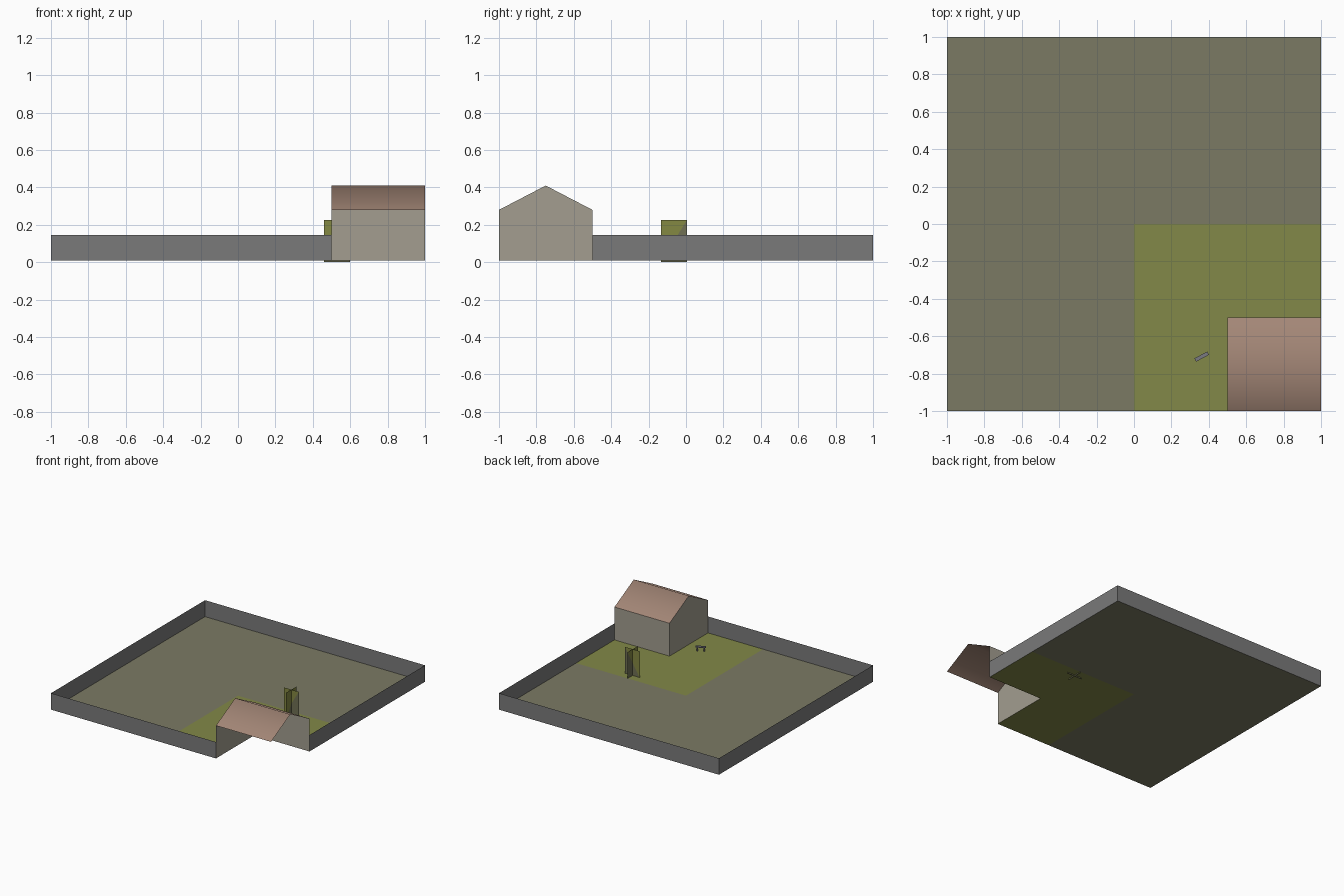
import bpy, math
from mathutils import Matrix, Vector

if "Cube" in bpy.data.objects:
    bpy.data.objects.remove(bpy.data.objects["Cube"])


def mat(name, r, g, b):
    """Flat material from display colour values 0-255."""
    m = bpy.data.materials.new(name)
    lin = [((c / 255 + 0.055) / 1.055) ** 2.4 for c in (r, g, b)]
    m.diffuse_color = (*lin, 1)
    m.use_nodes = True
    m.node_tree.nodes["Principled BSDF"].inputs["Base Color"].default_value = m.diffuse_color
    return m


SOIL = mat("dry_ground", 123, 122, 100)
LAWN = mat("lawn_green", 130, 136, 72)
FENCE = mat("fence_grey", 122, 122, 122)
WALL = mat("wall_beige", 163, 158, 144)
ROOF = mat("roof_brown", 164, 135, 119)
LEAF = mat("leaf_green", 132, 136, 66)
TRUNK = mat("trunk_olive", 112, 112, 84)
BENCH = mat("bench_grey", 122, 122, 130)


def mesh(name, verts, faces, mats, ids=None, smooth=False):
    me = bpy.data.meshes.new(name)
    me.from_pydata(verts, [], faces)
    for m in mats:
        me.materials.append(m)
    for i, p in enumerate(me.polygons):
        p.material_index = ids[i] if ids else 0
        p.use_smooth = smooth
    ob = bpy.data.objects.new(name, me)
    bpy.context.collection.objects.link(ob)
    return ob


def strip(name, path, z0, z1, m):
    """Thin upright wall following a plan path."""
    n = len(path)
    verts = [(x, y, z) for z in (z0, z1) for x, y in path]
    faces = [(i, i + 1, n + i + 1, n + i) for i in range(n - 1)]
    return mesh(name, verts, faces, [m])


def patch(name, outline, m):
    return mesh(name, [(x, y, G) for x, y in outline],
                [tuple(range(len(outline)))], [m])


G, EAVE, RIDGE = 0.01, 0.28, 0.41

# Ground: L-shaped plot, L-shaped lawn, open below the house
patch("dry_ground", [(-1, -1), (0, -1), (0, 0), (1, 0), (1, 1), (-1, 1)], SOIL)
patch("lawn", [(0, -1), (0.5, -1), (0.5, -0.5), (1, -0.5), (1, 0), (0, 0)], LAWN)

# Boundary fence, running from house wall to house wall
strip("fence", [(1, -0.5), (1, 1), (-1, 1), (-1, -1), (0.5, -1)], G, 0.145, FENCE)

# House: the two walls facing the garden and a gable roof
strip("house_back_wall", [(1, -0.5), (0.5, -0.5)], G, EAVE, WALL)
mesh("house_gable_wall",
     [(0.5, -0.5, G), (0.5, -1, G), (0.5, -1, EAVE), (0.5, -0.75, RIDGE), (0.5, -0.5, EAVE)],
     [(0, 1, 2, 3, 4)], [WALL])
mesh("roof",
     [(x, y, z) for y, z in ((-1, EAVE), (-0.75, RIDGE), (-0.5, EAVE)) for x in (0.5, 1)],
     [(0, 1, 3, 2), (2, 3, 5, 4)], [ROOF], smooth=True)

# Shrub: two crossed upright cards, each split diagonally in colour
cx, cy, h, top = 0.53, -0.064, 0.069, 0.226
for name, d in (("shrub_card_x", Vector((h, 0, 0))), ("shrub_card_y", Vector((0, h, 0)))):
    c, up = Vector((cx, cy, 0)), Vector((0, 0, top))
    mesh(name, [c - d, c + d, c + d + up, c - d + up],
         [(0, 1, 2), (0, 2, 3)], [TRUNK, LEAF], [0, 1])

# Bench: turned seat slab on two plate legs
turn = Matrix.Translation((0.362, -0.709, G)) @ Matrix.Rotation(math.radians(28), 4, 'Z')


def box(name, center, size, m):
    v = [turn @ Vector([center[k] + s[k] * size[k] / 2 for k in range(3)])
         for s in [(a, b, c) for a in (-1, 1) for b in (-1, 1) for c in (-1, 1)]]
    f = [(0, 1, 3, 2), (4, 6, 7, 5), (0, 4, 5, 1), (2, 3, 7, 6), (0, 2, 6, 4), (1, 5, 7, 3)]
    return mesh(name, v, f, [m])


box("bench_seat", (0, 0, 0.034), (0.078, 0.02, 0.008), BENCH)
for side in (-1, 1):
    box("bench_leg", (side * 0.026, 0, 0.015), (0.008, 0.018, 0.03), BENCH)
